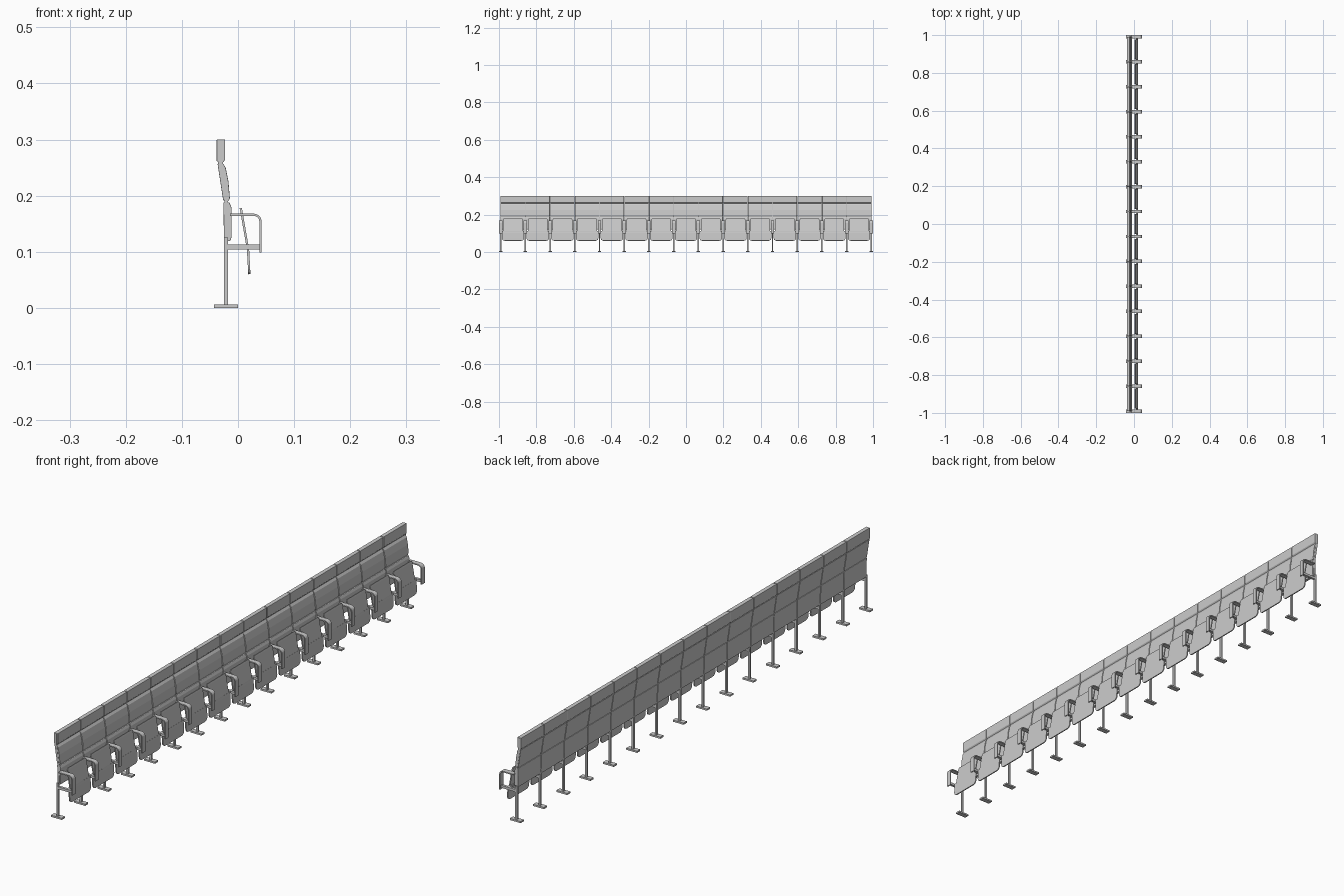
import bpy
import bmesh
from math import sin, cos, pi

if "Cube" in bpy.data.objects:
    bpy.data.objects.remove(bpy.data.objects["Cube"], do_unlink=True)

SEATS = 15
END = 0.991                      # y of the outermost supports
PITCH = 2 * END / SEATS

grey = bpy.data.materials.new("light grey")
grey.use_nodes = True
grey.diffuse_color = (0.6, 0.6, 0.6, 1)
grey.node_tree.nodes["Principled BSDF"].inputs["Base Color"].default_value = (0.6, 0.6, 0.6, 1)


def finish(name, bm, count, start, thickness=0, bevel=0):
    """Turn a bmesh into an object repeated along the row."""
    bmesh.ops.recalc_face_normals(bm, faces=bm.faces)
    mesh = bpy.data.meshes.new(name)
    bm.to_mesh(mesh)
    bm.free()
    mesh.materials.append(grey)
    obj = bpy.data.objects.new(name, mesh)
    bpy.context.collection.objects.link(obj)
    obj.location.y = start
    if thickness:
        mod = obj.modifiers.new("Thickness", 'SOLIDIFY')
        mod.thickness, mod.offset = thickness, 0
        mod.use_even_offset = True
    if bevel:
        mod = obj.modifiers.new("Soft edges", 'BEVEL')
        mod.width, mod.segments = bevel, 2
    mod = obj.modifiers.new("Row", 'ARRAY')
    mod.count = count
    mod.use_relative_offset = False
    mod.use_constant_offset = True
    mod.constant_offset_displace = (0, PITCH, 0)
    return obj


def prism(name, profile, width, per_seat=False, bevel=0):
    """Extrude an (x, z) outline along y, centred on each seat or support."""
    bm = bmesh.new()
    face = bm.faces.new([bm.verts.new((x, -width / 2, z)) for x, z in profile])
    moved = bmesh.ops.extrude_face_region(bm, geom=[face])["geom"]
    bmesh.ops.translate(bm, vec=(0, width, 0),
                        verts=[v for v in moved if isinstance(v, bmesh.types.BMVert)])
    return finish(name, bm, SEATS + (not per_seat), -END + per_seat * PITCH / 2, 0, bevel)


def box(name, x0, x1, z0, z1, width, per_seat=False, bevel=0):
    return prism(name, [(x0, z0), (x1, z0), (x1, z1), (x0, z1)], width, per_seat, bevel)


def strip(name, rows, thickness, per_seat=False):
    """Bent sheet through rows of (x, z, half width)."""
    bm = bmesh.new()
    pairs = [[bm.verts.new((x, s * h, z)) for s in (-1, 1)] for x, z, h in rows]
    for a, b in zip(pairs, pairs[1:]):
        bm.faces.new((a[0], a[1], b[1], b[0]))
    return finish(name, bm, SEATS + (not per_seat), -END + per_seat * PITCH / 2, thickness)


# Supports: foot plate, post and side beam
box("foot_plate", -0.043, 0.0, 0.0, 0.006, 0.018)
box("post", -0.025, -0.018, 0.006, 0.125, 0.008)
box("side_beam", -0.023, 0.040, 0.104, 0.113, 0.009)

# Armrests: flat band rounded over at the front
arc = [(0.028 + 0.012 * sin(t * pi / 10), 0.154 + 0.012 * cos(t * pi / 10), 0.009)
       for t in range(6)]
strip("armrest", [(-0.014, 0.166, 0.009)] + arc + [(0.040, 0.099, 0.009)], 0.004)

# Folded seats: narrow above the hinge, wider below, rounded lower corners
R = 0.014
corners = [(0.0195 + 0.0007 * sin(t * pi / 8), 0.060 + R * (1 - sin(t * pi / 8)),
            0.060 - R * (1 - cos(t * pi / 8))) for t in range(5)]
seat_rows = [(0.0048, 0.178, 0.050), (0.0060, 0.172, 0.053), (0.0165, 0.112, 0.053),
             (0.0180, 0.102, 0.060)] + corners
strip("folded_seat", seat_rows, 0.004, True)
box("seat_hinge", 0.011, 0.019, 0.104, 0.111, PITCH - 0.004, True)

# Backrests: thin shell with three cushions
prism("back_shell", [(-0.036, 0.298), (-0.036, 0.262), (-0.024, 0.19), (-0.023, 0.122),
                     (-0.017, 0.122), (-0.018, 0.19), (-0.027, 0.262), (-0.027, 0.298)],
      PITCH - 0.001, True)
prism("headrest", [(-0.038, 0.300), (-0.038, 0.261), (-0.027, 0.259), (-0.023, 0.264),
                   (-0.023, 0.300)], PITCH - 0.003, True, 0.001)
prism("upper_back_cushion", [(-0.0365, 0.257), (-0.0265, 0.192), (-0.017, 0.190),
                             (-0.0145, 0.195), (-0.017, 0.225), (-0.022, 0.250),
                             (-0.027, 0.258)], PITCH - 0.003, True, 0.001)
prism("lower_back_cushion", [(-0.026, 0.188), (-0.025, 0.120), (-0.014, 0.119),
                             (-0.0115, 0.126), (-0.0115, 0.178), (-0.015, 0.188)],
      PITCH - 0.003, True, 0.001)
